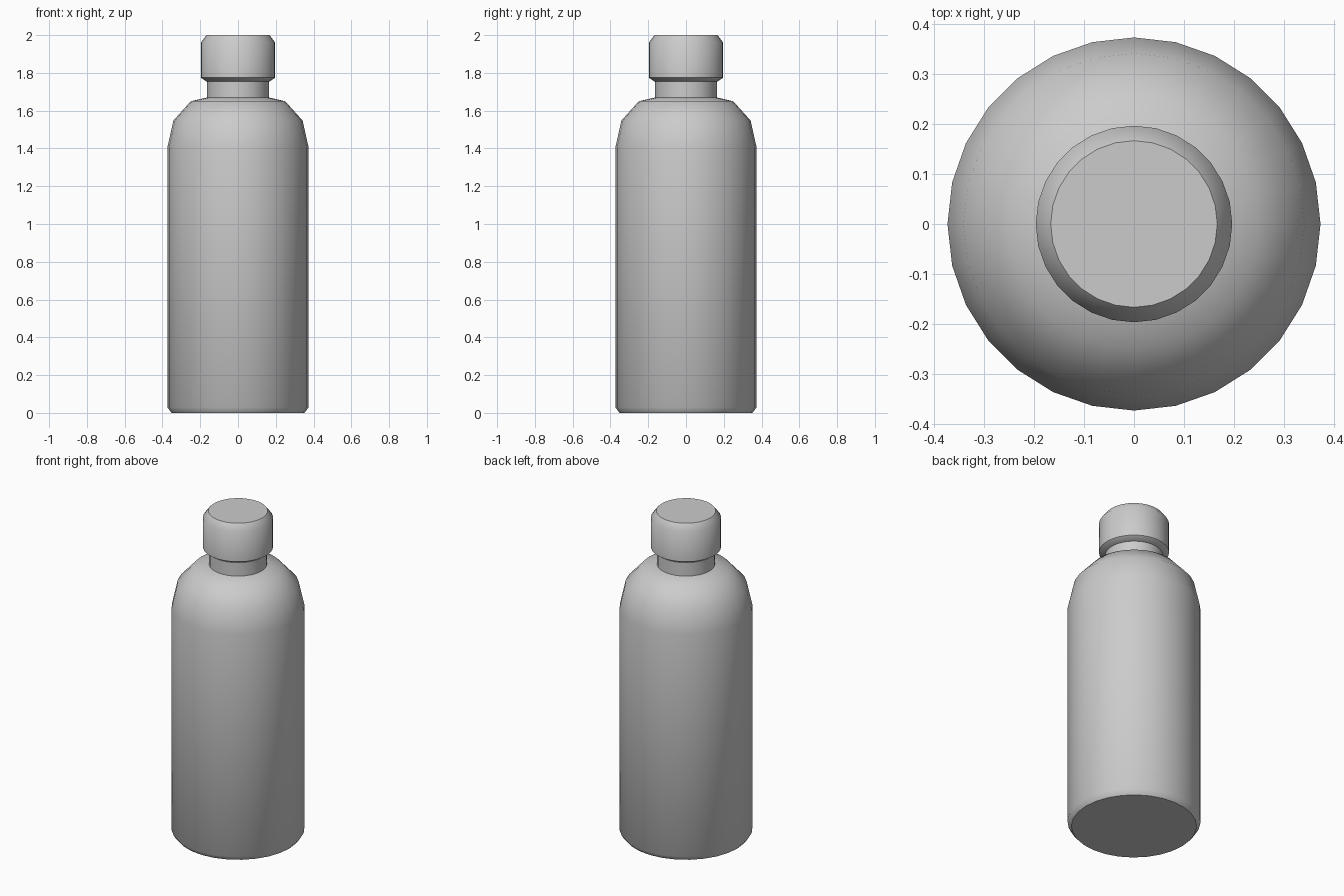
import bpy, bmesh, math

if "Cube" in bpy.data.objects:
    bpy.data.objects.remove(bpy.data.objects["Cube"])

SIDES = 28

def lathe(name, profile):
    """Revolve (radius, height) points around z and close both ends."""
    bm = bmesh.new()
    rings = []
    for r, z in profile:
        rings.append([bm.verts.new((r * math.cos(2 * math.pi * i / SIDES),
                                    r * math.sin(2 * math.pi * i / SIDES), z))
                      for i in range(SIDES)])
    for a, b in zip(rings, rings[1:]):
        for i in range(SIDES):
            j = (i + 1) % SIDES
            bm.faces.new((a[i], a[j], b[j], b[i]))
    bm.faces.new(rings[0][::-1])
    bm.faces.new(rings[-1])
    mesh = bpy.data.meshes.new(name)
    bm.to_mesh(mesh)
    bm.free()
    obj = bpy.data.objects.new(name, mesh)
    bpy.context.collection.objects.link(obj)
    bpy.ops.object.select_all(action='DESELECT')
    obj.select_set(True)
    bpy.context.view_layer.objects.active = obj
    bpy.ops.object.shade_smooth_by_angle(angle=math.radians(45))
    return obj

# Body with bevelled base, rounded shoulder and neck
lathe("bottle_body", [(0.352, 0.0), (0.374, 0.03), (0.374, 1.405), (0.342, 1.548),
                      (0.25, 1.65), (0.163, 1.67), (0.163, 1.765)])

# Screw cap, bevelled at both ends
lathe("cap", [(0.167, 1.755), (0.197, 1.775), (0.197, 1.96), (0.167, 2.0)])
